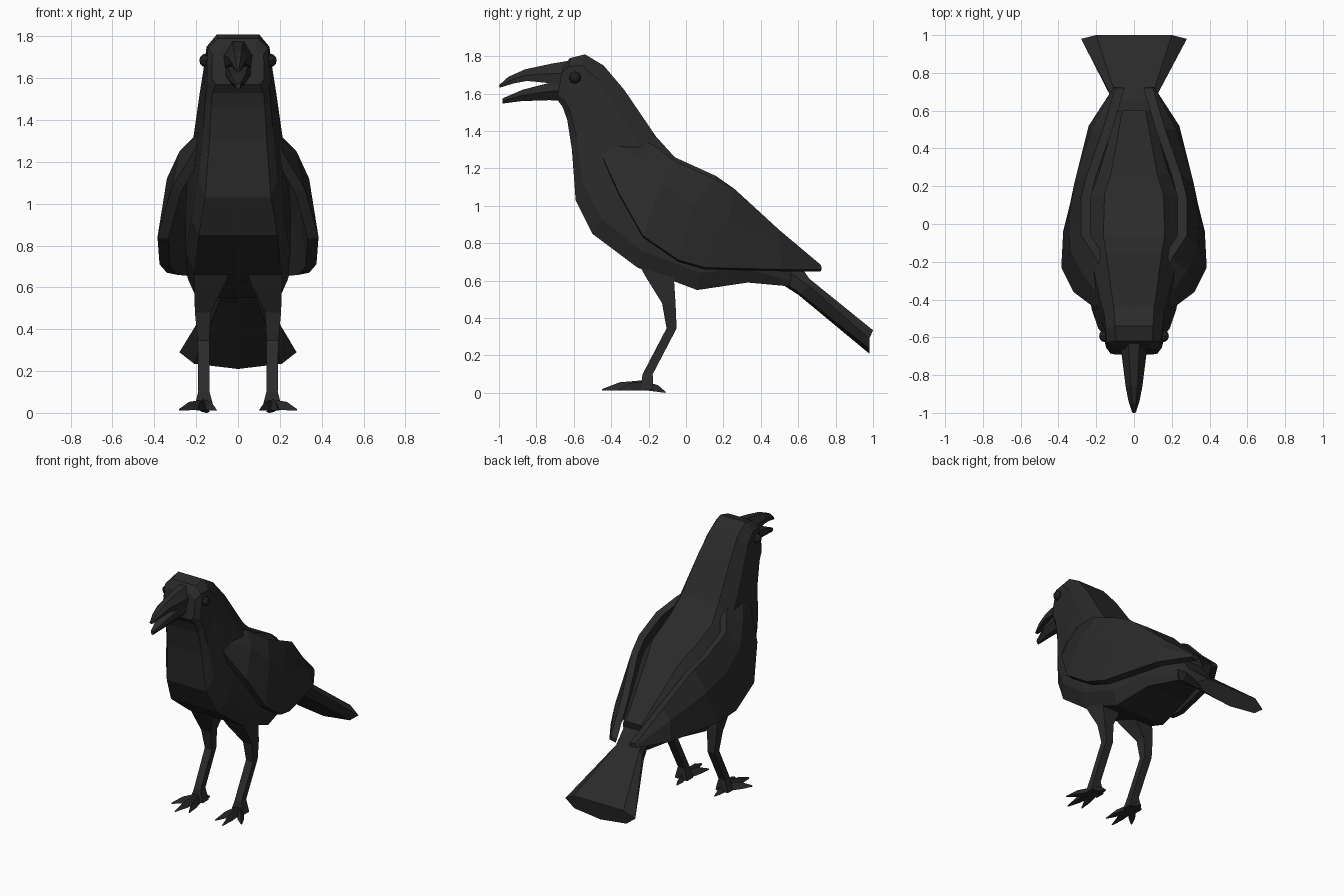
import bpy, bmesh, math
from mathutils import Vector


def material(name, v):
    m = bpy.data.materials.new(name)
    m.diffuse_color = (v, v, v, 1)
    return m


BLACK = material("feather black", 0.023)
EYE = material("eye black", 0.014)


def loft(name, rings, mat=BLACK, sx=1):
    """Skin a list of equal-length point rings and cap both ends."""
    bm = bmesh.new()
    vs = [[bm.verts.new((sx * p[0], p[1], p[2])) for p in r] for r in rings]
    n = len(rings[0])
    for a, b in zip(vs, vs[1:]):
        for i in range(n):
            j = (i + 1) % n
            bm.faces.new((a[i], a[j], b[j], b[i]))
    bm.faces.new(vs[0])
    bm.faces.new(vs[-1])
    bmesh.ops.recalc_face_normals(bm, faces=bm.faces)
    me = bpy.data.meshes.new(name)
    bm.to_mesh(me)
    bm.free()
    me.materials.append(mat)
    ob = bpy.data.objects.new(name, me)
    bpy.context.collection.objects.link(ob)
    return ob


def section(top, bot, w, shape):
    """Symmetric ring between a top and bottom (y, z) point."""
    right = [(f * w, top[0] + (bot[0] - top[0]) * t, top[1] + (bot[1] - top[1]) * t)
             for f, t in shape]
    return right + [(-x, y, z) for x, y, z in reversed(right)]


# Body and head
BODY = ((0.65, 0), (0.97, 0.17), (1, 0.45), (1, 0.85), (0.83, 1))
stations = [
    ((-0.66, 1.74), (-0.69, 1.57), 0.125), ((-0.62, 1.79), (-0.66, 1.53), 0.148),
    ((-0.54, 1.81), (-0.635, 1.46), 0.155), ((-0.44, 1.75), (-0.61, 1.30), 0.165),
    ((-0.33, 1.62), (-0.59, 1.03), 0.19), ((-0.16, 1.37), (-0.50, 0.85), 0.225),
    ((-0.06, 1.26), (-0.26, 0.67), 0.25), ((0.16, 1.16), (0.06, 0.55), 0.24),
    ((0.26, 1.09), (0.33, 0.59), 0.19), ((0.60, 0.76), (0.55, 0.57), 0.095)]
loft("body", [section(t, b, w, BODY) for t, b, w in stations])

# Open beak
BEAK = ((0.4, 0), (1, 0.5), (0.9, 1))
loft("upper_beak", [section(t, b, w, BEAK) for t, b, w in [
    ((-0.60, 1.78), (-0.62, 1.64), 0.075), ((-0.72, 1.76), (-0.72, 1.655), 0.062),
    ((-0.86, 1.73), (-0.85, 1.668), 0.045), ((-0.95, 1.69), (-0.92, 1.655), 0.03),
    ((-1.0, 1.645), (-0.995, 1.632), 0.01)]])
loft("lower_beak", [section(t, b, w, BEAK[::-1]) for t, b, w in [
    ((-0.62, 1.56), (-0.62, 1.68), 0.068), ((-0.73, 1.565), (-0.72, 1.66), 0.056),
    ((-0.88, 1.56), (-0.87, 1.622), 0.042), ((-0.98, 1.547), (-0.98, 1.575), 0.012)]])

# Tail fan
TAIL_BASE = [(0.08, 0.56, 0.75), (0.1, 0.56, 0.64), (0.07, 0.54, 0.58), (0, 0.53, 0.57)]
TAIL_END = [(0.2, 1.0, 0.335), (0.28, 0.98, 0.29), (0.21, 0.98, 0.235), (0, 0.98, 0.21)]
TAIL_MID = [(0.09, 0.66, 0.61), (0.11, 0.66, 0.57), (0.09, 0.61, 0.53), (0, 0.6, 0.525)]
loft("tail", [r + [(-x, y, z) for x, y, z in r[2::-1]]
              for r in (TAIL_BASE, TAIL_MID, TAIL_END)])

# Wings: upper edge, bulge and lower edge at each station
WING = [
    [(0.16, -0.32, 1.36), (0.19, -0.38, 1.33), (0.20, -0.45, 1.27)],
    [(0.20, -0.18, 1.33), (0.28, -0.25, 1.25), (0.32, -0.36, 1.07)],
    [(0.28, -0.06, 1.24), (0.34, -0.13, 1.12), (0.385, -0.23, 0.84)],
    [(0.28, 0.14, 1.15), (0.345, 0.04, 1.0), (0.375, -0.04, 0.71)],
    [(0.25, 0.26, 1.09), (0.315, 0.22, 0.92), (0.34, 0.10, 0.67)],
    [(0.165, 0.5, 0.87), (0.22, 0.5, 0.80), (0.24, 0.52, 0.66)],
    [(0.10, 0.72, 0.685), (0.105, 0.725, 0.67), (0.11, 0.72, 0.66)]]


def box_ring(x, y, z, hx, hy):
    return [(x - hx, y - hy, z), (x + hx, y - hy, z), (x + hx, y + hy, z), (x - hx, y + hy, z)]


def toe(start, tip, w, h):
    """Tapered toe with a ridge on top."""
    a, b = Vector(start), Vector(tip)
    d = b - a
    side = Vector((-d.y, d.x, 0)).normalized()
    rings = []
    for t, s in ((0, 1), (0.6, 0.8), (1, 0.15)):
        p = a.lerp(b, t)
        rings.append([p + side * w * s, p + Vector((0, 0, h * s)), p - side * w * s])
    return rings


for side, sx in (("right", 1), ("left", -1)):
    loft(side + "_wing", [r + [(x - 0.05, y, z - 0.01) for x, y, z in reversed(r)]
                          for r in WING], sx=sx)

    # Leg: thigh, shin, ankle
    loft(side + "_leg", [
        box_ring(0.12, -0.15, 0.72, 0.09, 0.12), box_ring(0.135, -0.14, 0.62, 0.075, 0.075),
        box_ring(0.168, -0.092, 0.48, 0.038, 0.036), box_ring(0.165, -0.077, 0.345, 0.028, 0.027),
        box_ring(0.163, -0.205, 0.10, 0.027, 0.027), box_ring(0.163, -0.21, 0.015, 0.05, 0.035)],
        sx=sx)

    # Toes: three forward, one back
    for i, (x, y, w, h) in enumerate([(0.28, -0.36, 0.026, 0.05), (0.19, -0.45, 0.026, 0.055),
                                      (0.105, -0.41, 0.026, 0.05), (0.15, -0.11, 0.024, 0.045)]):
        loft(f"{side}_toe_{i + 1}", toe((0.163, -0.21, 0.014), (x, y, 0.012 if i < 3 else 0.0),
                                        w, h), sx=sx)

    # Eye
    bpy.ops.mesh.primitive_uv_sphere_add(segments=8, ring_count=6, radius=0.033,
                                         location=(sx * 0.152, -0.593, 1.685),
                                         rotation=(0, math.pi / 2, 0))
    eye = bpy.context.object
    eye.name = side + "_eye"
    eye.data.materials.append(EYE)
